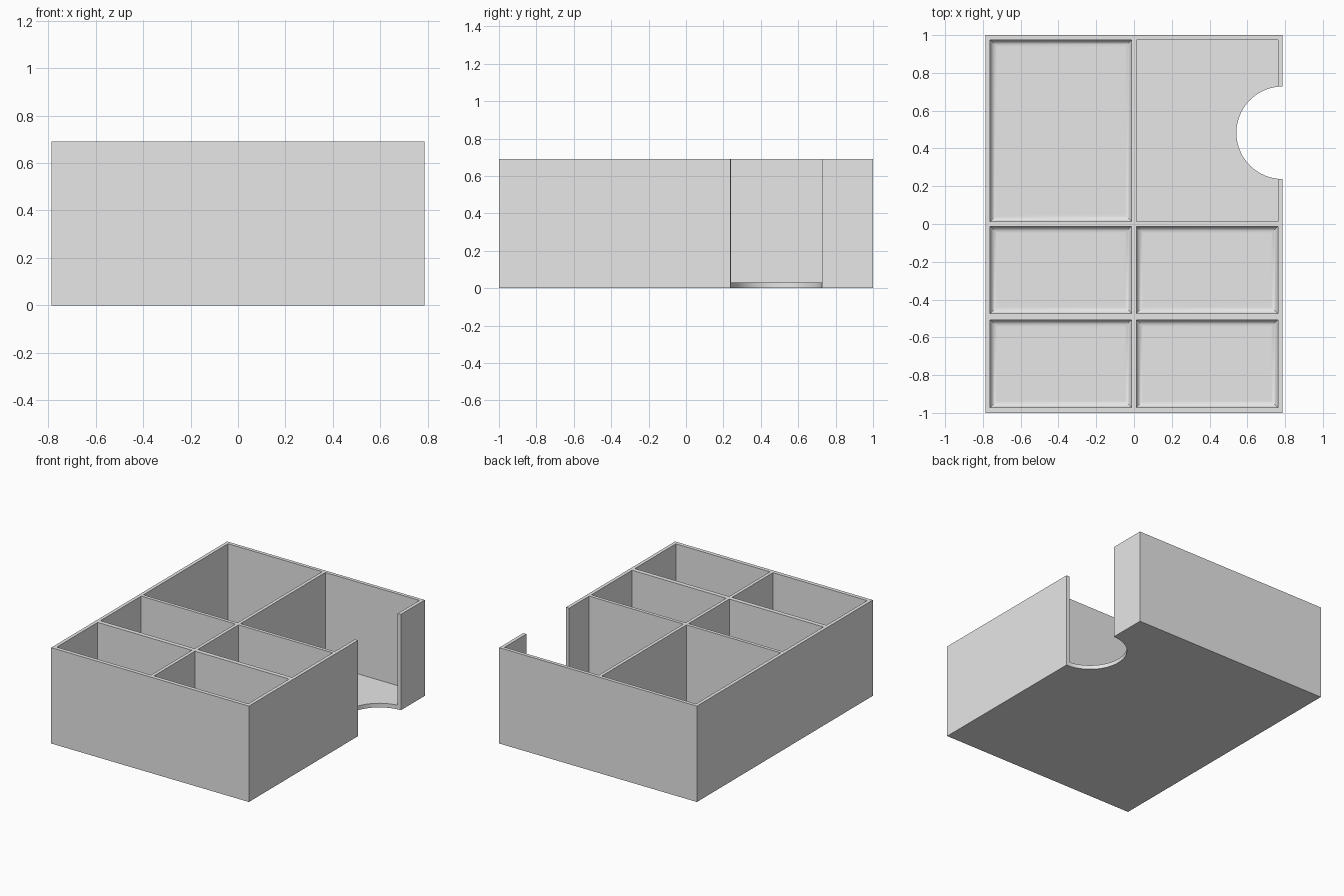
import bpy, bmesh, math

cube = bpy.data.objects.get("Cube")
if cube:
    bpy.data.objects.remove(cube, do_unlink=True)

WIDTH, LENGTH, HEIGHT = 1.574, 2.0, 0.69
FLOOR, FILLET, STEPS = 0.03, 0.036, 8

grey = bpy.data.materials.new("light_grey")
grey.use_nodes = True
grey.diffuse_color = (0.8, 0.8, 0.8, 1)
grey.node_tree.nodes["Principled BSDF"].inputs["Base Color"].default_value = (0.8, 0.8, 0.8, 1)


def make_object(name, bm):
    bmesh.ops.recalc_face_normals(bm, faces=bm.faces)
    mesh = bpy.data.meshes.new(name)
    bm.to_mesh(mesh)
    bm.free()
    mesh.materials.append(grey)
    obj = bpy.data.objects.new(name, mesh)
    bpy.context.collection.objects.link(obj)
    return obj


def stacked_prism(name, rings):
    """Solid made from a stack of equal-length point rings."""
    bm = bmesh.new()
    loops = [[bm.verts.new(p) for p in ring] for ring in rings]
    bm.faces.new(loops[0])
    bm.faces.new(loops[-1])
    for low, high in zip(loops, loops[1:]):
        for i in range(len(low)):
            j = (i + 1) % len(low)
            bm.faces.new((low[i], low[j], high[j], high[i]))
    return make_object(name, bm)


def rectangle(x0, x1, y0, y1, z, inset=0.0):
    x0, x1, y0, y1 = x0 + inset, x1 - inset, y0 + inset, y1 - inset
    return [(x0, y0, z), (x1, y0, z), (x1, y1, z), (x0, y1, z)]


def pocket(name, bounds, filleted):
    """Compartment cutter, with an optional quarter-round at the floor."""
    rings = []
    if filleted:
        for i in range(STEPS + 1):
            a = math.pi / 2 * i / STEPS
            rings.append(rectangle(*bounds, FLOOR + FILLET * (1 - math.cos(a)),
                                   FILLET * (1 - math.sin(a))))
    else:
        rings.append(rectangle(*bounds, FLOOR))
    rings.append(rectangle(*bounds, HEIGHT + 0.1))
    return stacked_prism(name, rings)


# Solid tray block
w, l = WIDTH / 2, LENGTH / 2
tray = stacked_prism("divided_tray", [rectangle(-w, w, -l, l, z) for z in (0, HEIGHT)])

# Compartments: two columns by three rows
columns = {"right": (-0.762, -0.012), "left": (0.012, 0.762)}
rows = {"back": (0.012, 0.975), "middle": (-0.475, -0.012), "front": (-0.972, -0.507)}
cutters = []
for side, xs in columns.items():
    for row, ys in rows.items():
        plain = side == "left" and row == "back"
        cutters.append(pocket(f"{row}_{side}_pocket", xs + ys, not plain))

# Round finger notch through the side wall and floor
circle = [(w + 0.245 * math.cos(t), 0.483 + 0.245 * math.sin(t))
          for t in (math.tau * i / 64 for i in range(64))]
cutters.append(stacked_prism("finger_notch", [[(x, y, z) for x, y in circle]
                                              for z in (-0.1, HEIGHT + 0.1)]))

# Carve the tray, then discard the cutters
bpy.ops.object.select_all(action="DESELECT")
bpy.context.view_layer.objects.active = tray
tray.select_set(True)
for cutter in cutters:
    cutter.hide_render = True
    cut = tray.modifiers.new(cutter.name, "BOOLEAN")
    cut.operation, cut.solver, cut.object = "DIFFERENCE", "EXACT", cutter
    bpy.ops.object.modifier_apply(modifier=cut.name)
    bpy.data.objects.remove(cutter, do_unlink=True)

# Smooth fillets and notch, with crisp edges and flat walls
bpy.ops.object.shade_smooth_by_angle(angle=math.radians(30))
normals = tray.modifiers.new("flat_walls", "WEIGHTED_NORMAL")
normals.keep_sharp = True
